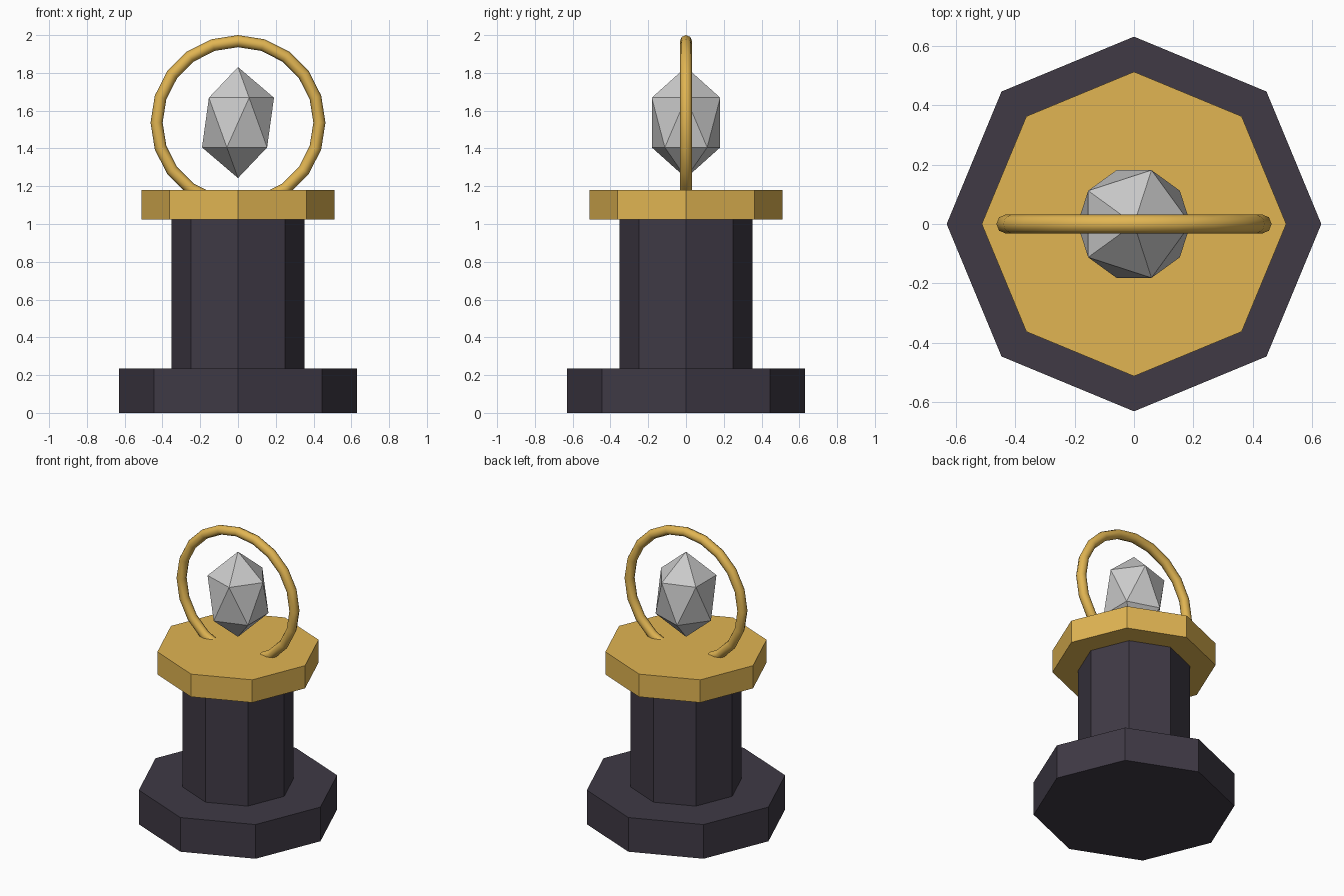
import bpy, math

if "Cube" in bpy.data.objects:
    bpy.data.objects.remove(bpy.data.objects["Cube"])


def material(name, rgb):
    m = bpy.data.materials.new(name)
    m.diffuse_color = (*rgb, 1)
    m.use_nodes = True
    m.node_tree.nodes["Principled BSDF"].inputs["Base Color"].default_value = m.diffuse_color
    return m


dark = material("dark_stone", (0.05, 0.042, 0.06))
gold = material("gold", (0.75, 0.46, 0.085))


def octagon(name, radius, z0, z1, mat):
    # Eight-sided block with corners on the axes
    bpy.ops.mesh.primitive_cylinder_add(vertices=8, radius=radius, depth=z1 - z0,
                                        location=(0, 0, (z0 + z1) / 2))
    ob = bpy.context.object
    ob.name = name
    ob.data.materials.append(mat)
    return ob


# Pedestal
octagon("base", 0.63, 0.0, 0.236, dark)
octagon("column", 0.353, 0.236, 1.024, dark)
octagon("cap", 0.512, 1.024, 1.181, gold)

# Upright ring, its bottom sunk into the cap
CENTRE_Z = 1.537
bpy.ops.mesh.primitive_torus_add(major_radius=0.431, minor_radius=0.032,
                                 major_segments=20, minor_segments=8,
                                 location=(0, 0, CENTRE_Z),
                                 rotation=(math.pi / 2, 0, 0))
ring = bpy.context.object
ring.name = "ring"
ring.data.materials.append(gold)
bpy.ops.object.shade_smooth()

# Floating gem, a stretched icosahedron
bpy.ops.mesh.primitive_ico_sphere_add(subdivisions=1, radius=0.213,
                                      location=(0, 0, CENTRE_Z))
gem = bpy.context.object
gem.name = "gem"
gem.scale.z = 1.38
